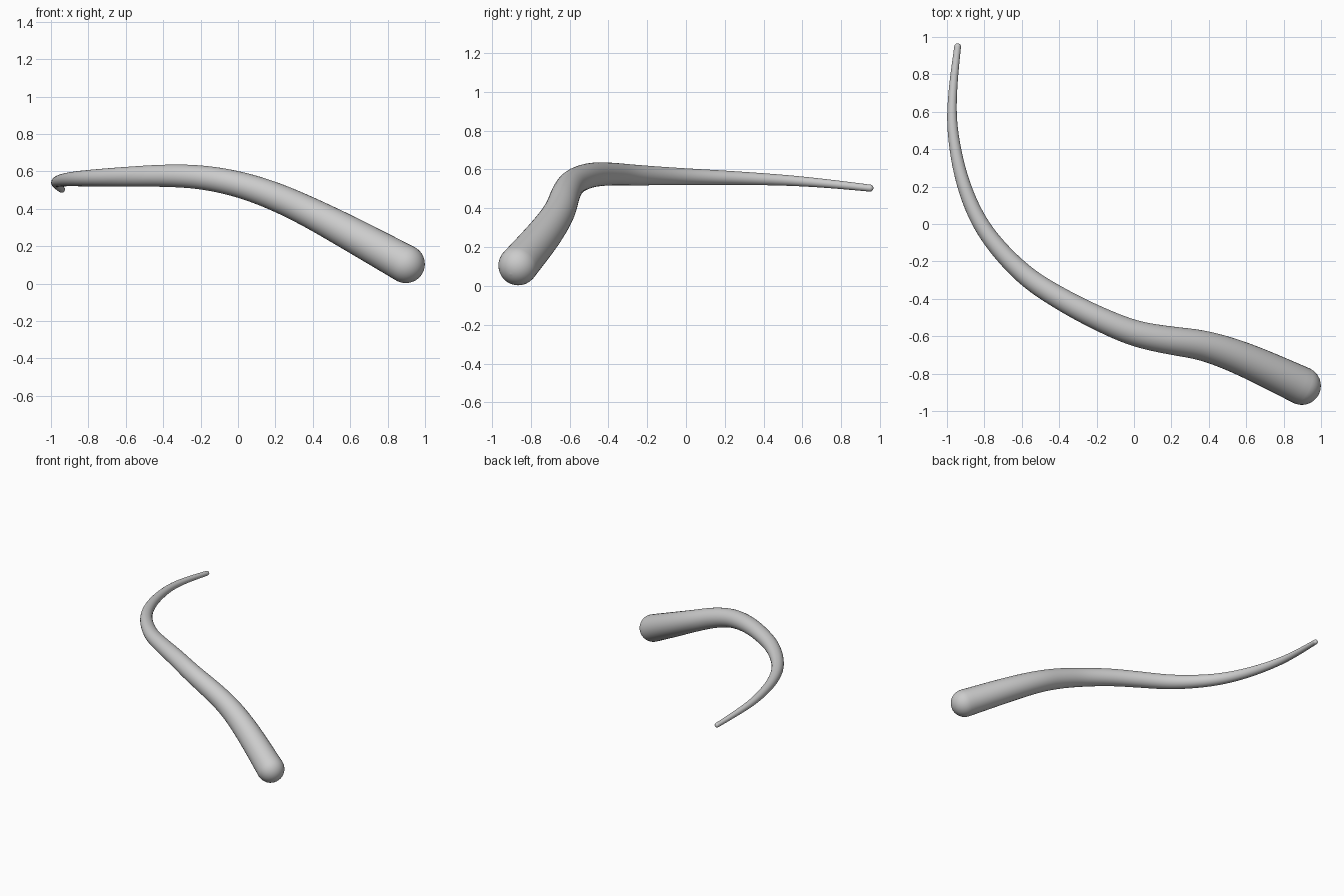
import bpy, math
from mathutils import Vector

if "Cube" in bpy.data.objects:
    bpy.data.objects.remove(bpy.data.objects["Cube"])

# Centre line and radius, thick end to thin tip: x, y, z, radius
STATIONS = [Vector(s) for s in (
    (0.897, -0.865, 0.105, 0.102),
    (0.60, -0.728, 0.268, 0.091),
    (0.38, -0.652, 0.383, 0.081),
    (0.19, -0.622, 0.469, 0.075),
    (0.00, -0.583, 0.532, 0.069),
    (-0.20, -0.500, 0.569, 0.064),
    (-0.40, -0.395, 0.577, 0.059),
    (-0.60, -0.260, 0.571, 0.053),
    (-0.80, -0.035, 0.564, 0.044),
    (-0.915, 0.220, 0.557, 0.036),
    (-0.970, 0.500, 0.545, 0.028),
    (-0.968, 0.720, 0.528, 0.0225),
    (-0.943, 0.948, 0.504, 0.018))]
STEPS, CAP = 10, 10


def catmull(p0, p1, p2, p3, t):
    return 0.5 * (2 * p1 + (p2 - p0) * t + (2 * p0 - 5 * p1 + 4 * p2 - p3) * t ** 2
                  + (3 * p1 - p0 - 3 * p2 + p3) * t ** 3)


def round_end(end, inner):
    """Shrinking rings that make a hemisphere, ordered outward."""
    out = (end.xyz - inner.xyz).normalized()
    rings = []
    for i in range(1, CAP + 1):
        a = math.pi / 2 * i / CAP
        pos = end.xyz + out * end.w * math.sin(a)
        rings.append(Vector((*pos, max(end.w * math.cos(a), 0.0005))))
    return rings


# Smooth path through the stations
pts = [2 * STATIONS[0] - STATIONS[1]] + STATIONS + [2 * STATIONS[-1] - STATIONS[-2]]
path = [catmull(*pts[i:i + 4], k / STEPS)
        for i in range(len(pts) - 3) for k in range(STEPS)] + [STATIONS[-1]]
for _ in range(12):
    path = [path[0]] + [(a + 2 * b + c) / 4 for a, b, c in zip(path, path[1:], path[2:])] + [path[-1]]
path = round_end(path[0], path[1])[::-1] + path + round_end(path[-1], path[-2])

# Tapered tail swept along the path
curve = bpy.data.curves.new("tapered_tail", 'CURVE')
curve.dimensions = '3D'
curve.bevel_depth = 1.0
curve.bevel_resolution = 14
curve.use_fill_caps = True
spline = curve.splines.new('POLY')
spline.points.add(len(path) - 1)
for point, p in zip(spline.points, path):
    point.co = (*p.xyz, 1)
    point.radius = p.w
tail = bpy.data.objects.new("tapered_tail", curve)
bpy.context.collection.objects.link(tail)

# Convert to a smooth mesh
bpy.context.view_layer.objects.active = tail
tail.select_set(True)
bpy.ops.object.convert(target='MESH')
bpy.ops.object.shade_smooth()
